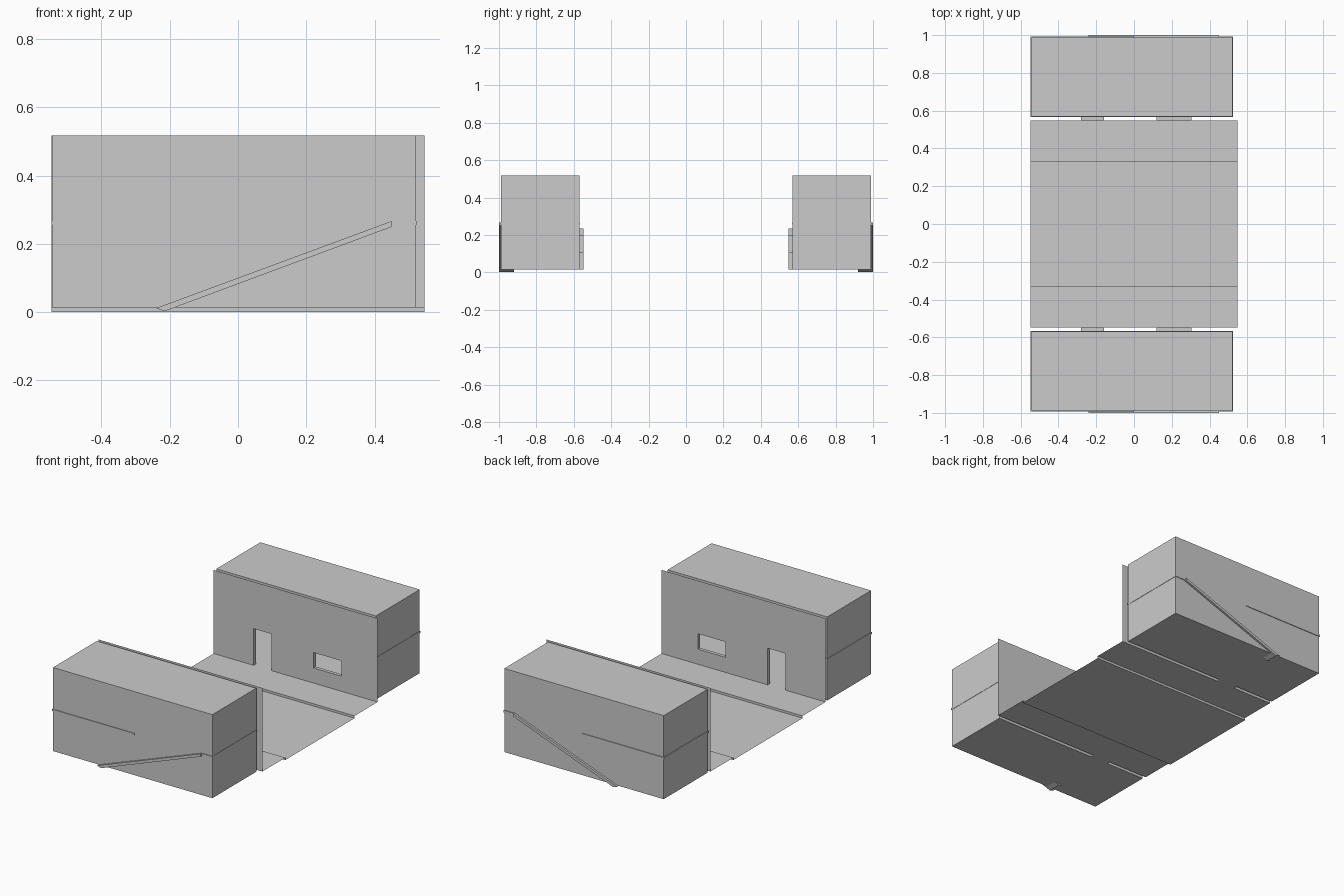
import bpy, bmesh

if "Cube" in bpy.data.objects:
    bpy.data.objects.remove(bpy.data.objects["Cube"])

X0, X1 = -0.547, 0.547          # street and facade ends
BX0, BX1 = -0.543, 0.521        # building ends
Y_FAC, Y_IN, Y_OUT = 0.549, 0.57, 0.988
Z0, Z1 = 0.014, 0.518
DOOR = (-0.28, -0.16, Z0, 0.235)
WINDOW = (0.12, 0.305, 0.105, 0.198)


def make(name, quads=(), prisms=(), mirror=True):
    """Object from loose quads and (bottom polygon, offset) prisms, mirrored across y."""
    bm = bmesh.new()
    for q in quads:
        bm.faces.new([bm.verts.new(p) for p in q])
    for poly, off in prisms:
        f = bm.faces.new([bm.verts.new(p) for p in poly])
        ext = bmesh.ops.extrude_face_region(bm, geom=[f], use_keep_orig=True)
        vs = [e for e in ext["geom"] if isinstance(e, bmesh.types.BMVert)]
        bmesh.ops.translate(bm, verts=vs, vec=off)
    bmesh.ops.remove_doubles(bm, verts=bm.verts, dist=1e-5)
    if prisms:
        bmesh.ops.recalc_face_normals(bm, faces=bm.faces)
    me = bpy.data.meshes.new(name)
    bm.to_mesh(me)
    bm.free()
    ob = bpy.data.objects.new(name, me)
    bpy.context.collection.objects.link(ob)
    if mirror:
        m = ob.modifiers.new("Mirror", "MIRROR")
        m.use_axis = (False, True, False)
        m.use_mirror_merge = False
    return ob


def flat(x0, x1, y0, y1, z):
    return [(x0, y0, z), (x1, y0, z), (x1, y1, z), (x0, y1, z)]


def upright(x0, x1, y, z0, z1):
    return [(x0, y, z0), (x1, y, z0), (x1, y, z1), (x0, y, z1)]


def side(x, y0, y1, z0, z1):
    return [(x, y0, z0), (x, y1, z0), (x, y1, z1), (x, y0, z1)]


def pierced_wall(x0, x1, y):
    """Wall of quads that leaves the door and window open."""
    xs = sorted([x0, x1, *DOOR[:2], *WINDOW[:2]])
    zs = sorted([Z0, Z1, DOOR[3], *WINDOW[2:]])
    out = []
    for a, b in zip(xs, xs[1:]):
        for c, d in zip(zs, zs[1:]):
            mx, mz = (a + b) / 2, (c + d) / 2
            if not any(h[0] < mx < h[1] and h[2] < mz < h[3] for h in (DOOR, WINDOW)):
                out.append(upright(a, b, y, c, d))
    return out


# street: sunken road, curbs and raised pavements
make("road", [flat(X0, X1, -0.33, 0.33, 0)], mirror=False)
make("pavement", [flat(X0, X1, 0.33, Y_FAC, Z0), upright(X0, X1, 0.33, 0, Z0)])

# thin facade facing the street
make("facade", pierced_wall(X0, X1, Y_FAC))

# door and window reveals joining facade and building
reveals = []
for a, b, c, d in (DOOR, WINDOW):
    reveals += [flat(a, b, Y_FAC, Y_IN, c), flat(a, b, Y_FAC, Y_IN, d)[::-1],
                side(a, Y_FAC, Y_IN, c, d), side(b, Y_FAC, Y_IN, c, d)[::-1]]
make("opening_reveals", reveals)

# hollow building shell
make("building_shell", pierced_wall(BX0, BX1, Y_IN) + [
    upright(BX0, BX1, Y_OUT, Z0, Z1)[::-1],
    side(BX0, Y_IN, Y_OUT, Z0, Z1)[::-1], side(BX1, Y_IN, Y_OUT, Z0, Z1),
    flat(BX0, BX1, Y_IN, Y_OUT, Z0)[::-1], flat(BX0, BX1, Y_IN, Y_OUT, Z1)])

# upper floor slab with a stairwell notch, edges just proud of the walls
e = 0.004
plan = [(BX0 - e, Y_IN - e), (BX1 + e / 2, Y_IN - e), (BX1 + e / 2, Y_OUT + e),
        (0.45, Y_OUT + e), (0.45, 0.92), (0, 0.92), (0, Y_OUT + e), (BX0 - e, Y_OUT + e)]
make("upper_floor", prisms=[([(x, y, 0.255) for x, y in plan], (0, 0, 0.012))])

# sloping stair ramp, its outer edge proud of the outer wall
ramp = [(-0.24, 0.012), (-0.215, 0.003), (0.45, 0.25), (0.45, 0.267)]
make("stair_ramp", prisms=[([(x, 0.92, z) for x, z in ramp], (0, 0.08, 0))])
